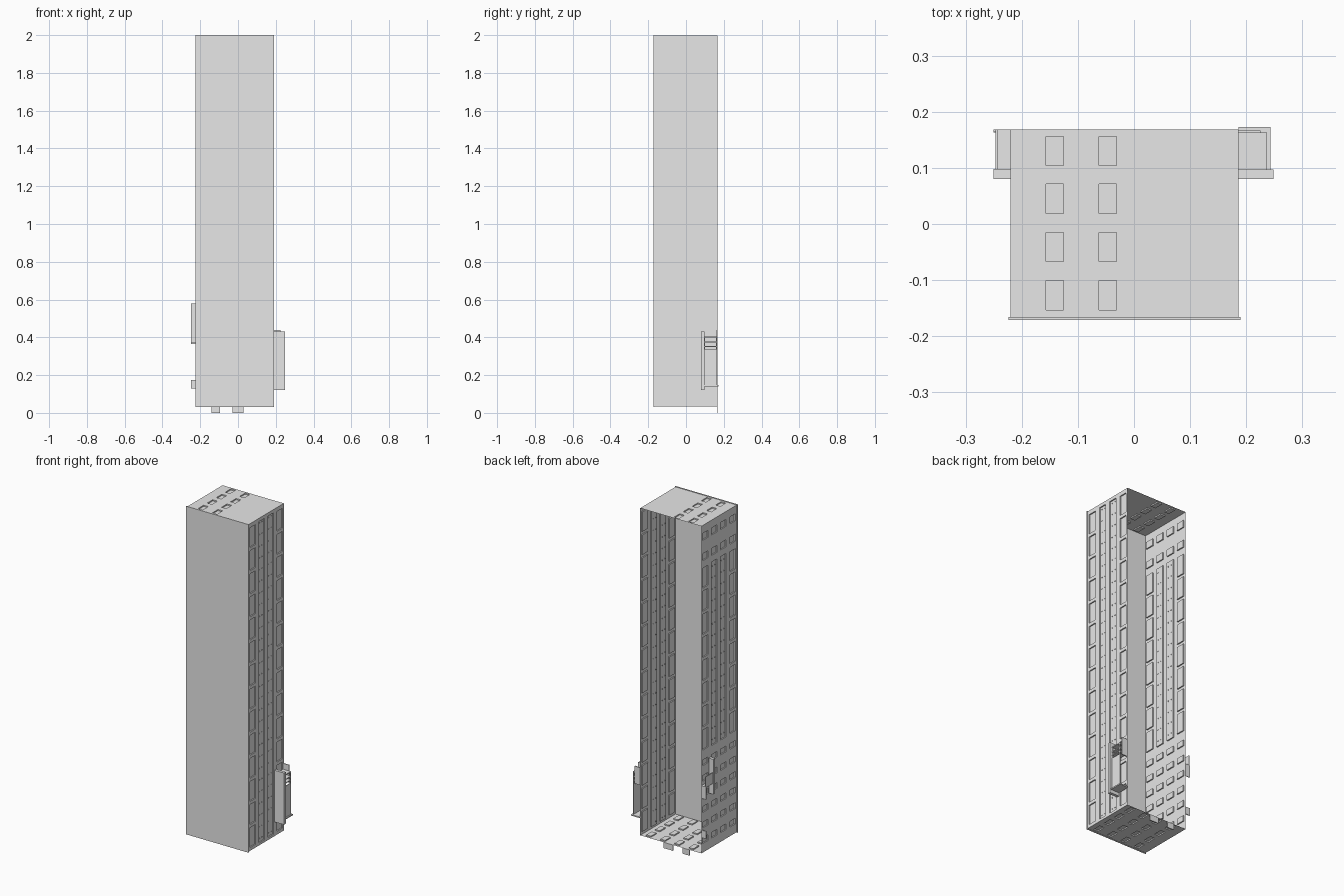
import bpy
import bmesh

cube = bpy.data.objects.get("Cube")
if cube:
    bpy.data.objects.remove(cube, do_unlink=True)

grey = bpy.data.materials.new("plain grey")
grey.use_nodes = True
grey.diffuse_color = (0.8, 0.8, 0.8, 1)
grey.node_tree.nodes["Principled BSDF"].inputs["Base Color"].default_value = (0.8, 0.8, 0.8, 1)

LEFT, RIGHT, FRONT, BACK = 0.186, -0.22, -0.168, 0.168
BASE, TOP = 0.035, 1.997
COLUMNS = (-0.127, -0.041, 0.045, 0.13)   # window column centres along y
HALF = 0.026
DEPTH = 0.007


def finish(name, bm):
    mesh = bpy.data.meshes.new(name)
    bm.to_mesh(mesh)
    bm.free()
    mesh.materials.append(grey)
    obj = bpy.data.objects.new(name, mesh)
    bpy.context.collection.objects.link(obj)
    return obj


def add_box(bm, x, y, z):
    box = bmesh.ops.create_cube(bm, size=1)["verts"]
    for v in box:
        v.co = [r[0] if c < 0 else r[1] for c, r in zip(v.co, (x, y, z))]


def boxes(name, *parts):
    bm = bmesh.new()
    for part in parts:
        add_box(bm, *part)
    return finish(name, bm)


def spans(start, end, count, fill):
    """Evenly pitched windows, each filling part of its pitch."""
    pitch = (end - start) / count
    gap = pitch * (1 - fill) / 2
    return [(start + i * pitch + gap, start + (i + 1) * pitch - gap) for i in range(count)]


def facade(name, place, low, high, columns, flip=False):
    """Thin wall sheet with recessed windows; place maps (u, v, outward) to xyz."""
    bm = bmesh.new()

    def face(*pts):
        bm.faces.new([bm.verts.new(place(*p)) for p in pts])

    def flat(u0, u1, v0, v1, d=0):
        face((u0, v0, d), (u1, v0, d), (u1, v1, d), (u0, v1, d))

    edge = FRONT
    for centre, windows in zip(COLUMNS, columns):
        u0, u1 = centre - HALF, centre + HALF
        flat(edge, u0, low, high)
        edge, v = u1, low
        for v0, v1 in windows:
            flat(u0, u1, v, v0)
            flat(u0, u1, v0, v1, -DEPTH)
            ring = [(u0, v0), (u1, v0), (u1, v1), (u0, v1)]
            for a, b in zip(ring, ring[1:] + ring[:1]):
                face((*a, 0), (*b, 0), (*b, -DEPTH), (*a, -DEPTH))
            v = v1
        flat(u0, u1, v, high)
    flat(edge, BACK, low, high)
    if flip:
        bmesh.ops.reverse_faces(bm, faces=bm.faces[:])
    bmesh.ops.remove_doubles(bm, verts=bm.verts[:], dist=0.00001)
    return finish(name, bm)


# Left wall: ladders of windows outside two continuous glazed strips
ladder = spans(BASE + 0.01, TOP - 0.015, 14, 0.86)
strip = [(BASE + 0.015, TOP - 0.02)]
facade("left_wall", lambda u, v, d: (LEFT + d, u, v), BASE, TOP,
       [ladder, strip, strip, ladder])

# Right wall: small windows low and high, tall strips between
low_rows = spans(0.06, 0.62, 6, 0.36)
high_rows = spans(1.745, 1.99, 2, 0.34)
mid_ladder = spans(0.64, 1.75, 8, 0.86)
mid_strip = [(0.645, 1.745)]
facade("right_wall", lambda u, v, d: (RIGHT - d, u, v), BASE, TOP,
       [low_rows + mid + high_rows for mid in (mid_ladder, mid_strip, mid_strip, mid_ladder)],
       flip=True)

# Roof and floor sheets
roof_windows = [(-0.157, -0.126), (-0.062, -0.031)]
facade("roof", lambda u, v, d: (v, u, TOP + d), RIGHT, LEFT, [roof_windows] * 4, flip=True)
floor_windows = spans(-0.19, 0.186, 4, 0.33)
facade("floor", lambda u, v, d: (v, u, BASE - d), RIGHT, LEFT, [floor_windows] * 4)

# Small studs in the glazed strips
for name, x, z0, z1, count in (("left_studs", LEFT, BASE, TOP, 28),
                               ("right_studs", RIGHT, 0.64, 1.75, 16)):
    inner = x - DEPTH if x > 0 else x + DEPTH
    bm = bmesh.new()
    for y in COLUMNS[1:3]:
        for a, b in spans(z0, z1, count, 0.06):
            for side in (-0.012, 0.012):
                add_box(bm, (inner - 0.003, inner + 0.003),
                        (y + side - 0.002, y + side + 0.002), (a, b))
    finish(name, bm)

# Plain front wall, slightly wider than the shell
boxes("front_wall", ((-0.224, 0.19), (-0.171, -0.166), (BASE - 0.003, 2.0)))

# Large bracketed sign on the left side
boxes("left_sign_plate", ((LEFT, 0.249), (0.08, 0.097), (0.12, 0.43)))
boxes("left_sign_panel", ((0.232, 0.236), (0.097, 0.162), (0.147, 0.335)),
      ((LEFT, 0.232), (0.097, 0.1), (0.147, 0.405)))
boxes("left_sign_slats", *[((LEFT, 0.236), (0.097, 0.164), (z, z + 0.005))
                           for z in (0.35, 0.372, 0.4)])
boxes("left_sign_tray", ((LEFT, 0.243), (0.097, 0.173), (0.14, 0.147)))
boxes("left_sign_post", ((LEFT, 0.225), (0.162, 0.167), (0.335, 0.44)),
      ((0.232, 0.236), (0.158, 0.164), (0.147, 0.405)))

# Two smaller signs on the right side
boxes("right_sign_plate", ((-0.25, RIGHT), (0.08, 0.098), (0.37, 0.58)))
boxes("right_sign_frame", ((-0.247, -0.243), (0.098, 0.168), (0.44, 0.5)),
      ((-0.247, RIGHT), (0.098, 0.168), (0.435, 0.441)),
      ((-0.25, RIGHT), (0.165, 0.168), (0.365, 0.44)))
boxes("right_low_sign", ((-0.25, RIGHT), (0.163, 0.168), (0.13, 0.175)))

# Thin plates hanging below the open back edge
boxes("hanging_plates", ((-0.14, -0.095), (0.163, 0.168), (0, BASE)),
      ((-0.03, 0.03), (0.163, 0.168), (0, BASE)))
